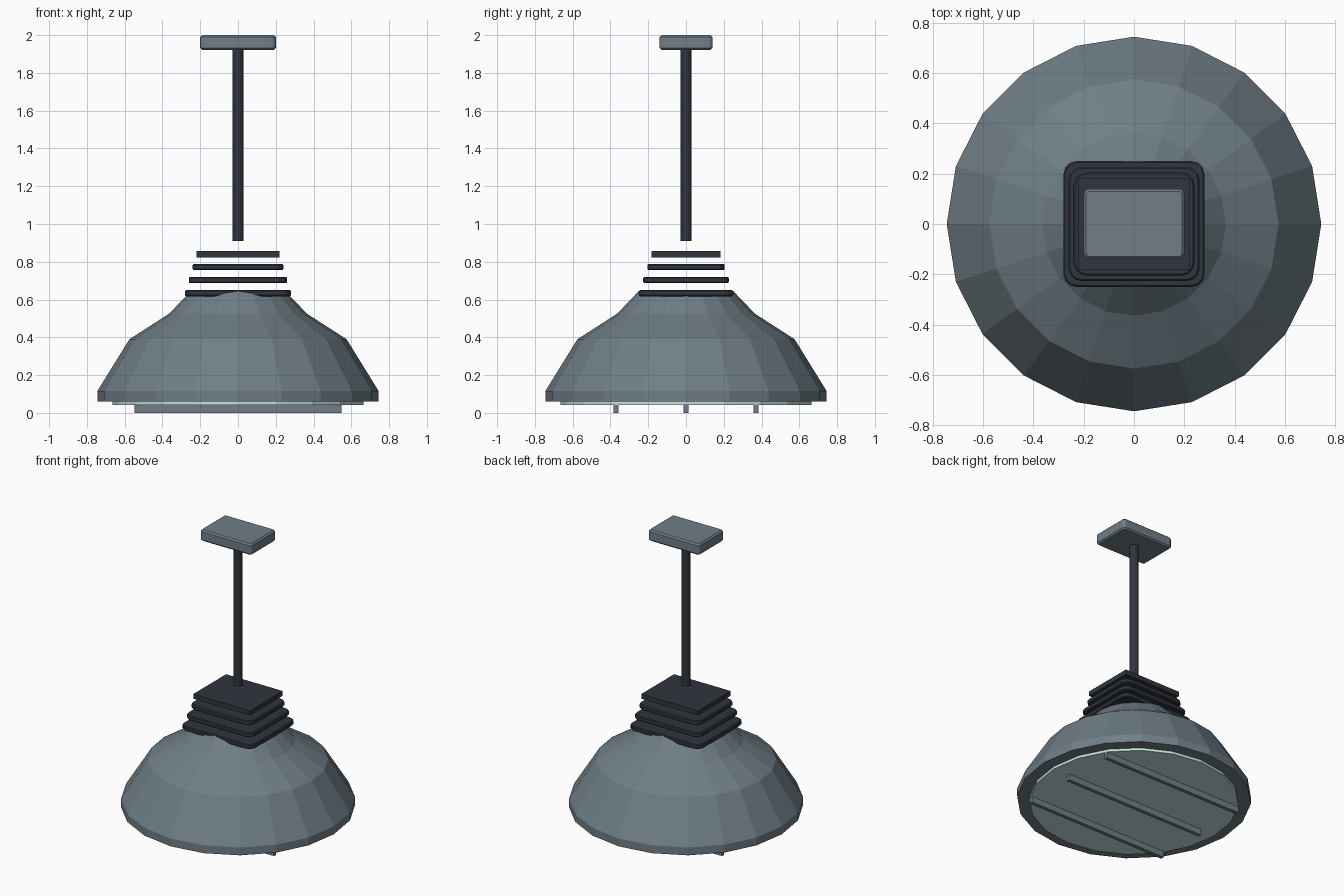
import bpy, bmesh, math

old = bpy.data.objects.get("Cube")
if old:
    bpy.data.objects.remove(old, do_unlink=True)


def make_material(name, rgb):
    mat = bpy.data.materials.new(name)
    mat.use_nodes = True
    color = (*rgb, 1)
    mat.diffuse_color = color
    mat.node_tree.nodes["Principled BSDF"].inputs["Base Color"].default_value = color
    return mat


steel = make_material("blue grey steel", (0.16, 0.21, 0.24))
dark = make_material("dark metal", (0.03, 0.037, 0.047))
glass = make_material("pale glass", (0.58, 0.75, 0.75))


def finish(bm, name, mat):
    bmesh.ops.recalc_face_normals(bm, faces=bm.faces)
    mesh = bpy.data.meshes.new(name)
    bm.to_mesh(mesh)
    bm.free()
    mesh.materials.append(mat)
    obj = bpy.data.objects.new(name, mesh)
    bpy.context.collection.objects.link(obj)
    return obj


def lathe(name, profile, sides, mat):
    """Closed faceted solid from (radius, z) points listed bottom to top."""
    bm = bmesh.new()
    rings = []
    for r, z in profile:
        angles = [2 * math.pi * i / sides for i in range(sides)]
        rings.append([bm.verts.new((r * math.cos(a), r * math.sin(a), z)) for a in angles])
    for low, high in zip(rings, rings[1:]):
        for i in range(sides):
            j = (i + 1) % sides
            bm.faces.new((low[i], low[j], high[j], high[i]))
    bm.faces.new(rings[0][::-1])
    bm.faces.new(rings[-1])
    return finish(bm, name, mat)


def plate(name, half_x, half_y, z0, z1, mat, corner=0, rim=0, y=0):
    """Box with rounded upright corners and bevelled rims."""
    bm = bmesh.new()
    bmesh.ops.create_cube(bm, size=1)
    for v in bm.verts:
        v.co.x *= 2 * half_x
        v.co.y = v.co.y * 2 * half_y + y
        v.co.z = z1 if v.co.z > 0 else z0
    if corner:
        upright = [e for e in bm.edges if abs(e.verts[0].co.z - e.verts[1].co.z) > 1e-4]
        bmesh.ops.bevel(bm, geom=upright, offset=corner, segments=3, profile=0.5, affect='EDGES')
    if rim:
        flat = [e for e in bm.edges if abs(e.verts[0].co.z - e.verts[1].co.z) < 1e-4]
        bmesh.ops.bevel(bm, geom=flat, offset=rim, segments=1, affect='EDGES')
    return finish(bm, name, mat)


# Shade, lens and the bars under it
lathe("shade", [(0.745, 0.06), (0.745, 0.115), (0.575, 0.39), (0.365, 0.525), (0.25, 0.645)], 20, steel)
lathe("lens", [(0.665, 0.042), (0.665, 0.062)], 20, glass)
for label, y in (("front", -0.37), ("middle", 0), ("back", 0.37)):
    plate(label + "_guard_bar", 0.547, 0.0125, 0, 0.044, steel, y=y)

# Stacked cooling plates, smaller toward the top
for i, (hx, hy, z) in enumerate([(0.28, 0.25, 0.617), (0.26, 0.227, 0.687), (0.24, 0.205, 0.756)]):
    plate(f"cooling_plate_{i + 1}", hx, hy, z, z + 0.033, dark, corner=0.05, rim=0.006)
plate("cooling_plate_top", 0.22, 0.182, 0.823, 0.856, dark)

# Hanging rod and ceiling mount
lathe("hanging_rod", [(0.029, 0.91), (0.029, 1.925)], 12, dark)
plate("ceiling_mount", 0.2, 0.14, 1.922, 2.0, steel, corner=0.022, rim=0.01)
